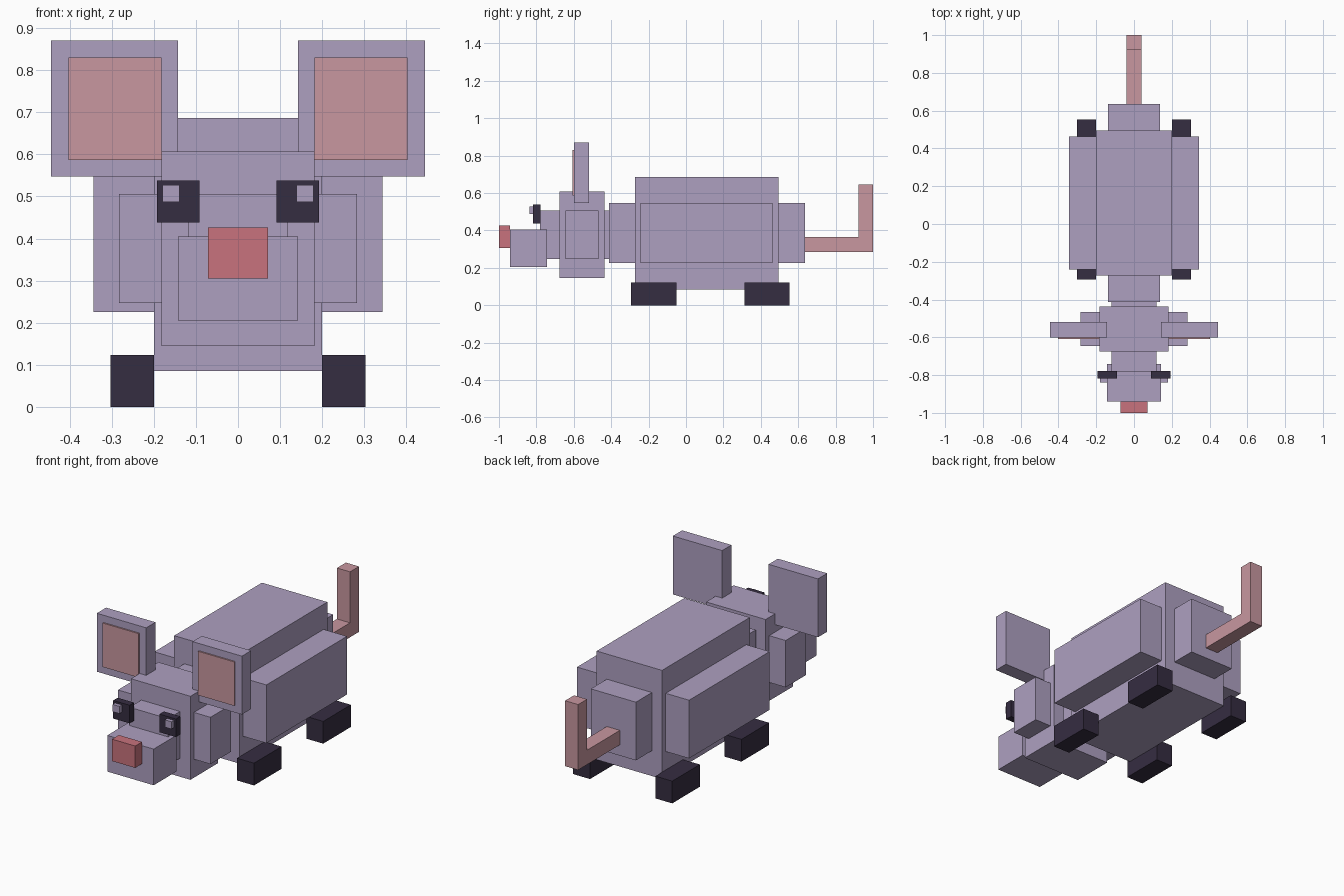
import bpy
import bmesh
from mathutils import Matrix, Vector

default_cube = bpy.data.objects.get("Cube")
if default_cube:
    bpy.data.objects.remove(default_cube, do_unlink=True)


def make_material(name, color):
    material = bpy.data.materials.new(name)
    material.use_nodes = True
    rgba = (*color, 1.0)
    material.diffuse_color = rgba
    material.node_tree.nodes["Principled BSDF"].inputs["Base Color"].default_value = rgba
    return material


lilac = make_material("lilac fur", (0.42, 0.35, 0.53))
dark = make_material("dark purple", (0.036, 0.026, 0.053))
pink = make_material("soft pink skin", (0.58, 0.31, 0.35))
red = make_material("rosy nose", (0.58, 0.17, 0.205))


def finish(name, bm, material):
    bmesh.ops.recalc_face_normals(bm, faces=bm.faces)
    mesh = bpy.data.meshes.new(name)
    bm.to_mesh(mesh)
    bm.free()
    mesh.materials.append(material)
    obj = bpy.data.objects.new(name, mesh)
    bpy.context.collection.objects.link(obj)
    return obj


def block(name, x, y, z, material):
    """Box filling the given (low, high) range on each axis."""
    low, high = (Vector(corner) for corner in zip(x, y, z))
    bm = bmesh.new()
    bmesh.ops.create_cube(bm, size=1, matrix=Matrix.Translation((low + high) / 2)
                          @ Matrix.Diagonal((*(high - low), 1)))
    return finish(name, bm, material)


def centre_block(name, half_width, y, z, material=lilac):
    return block(name, (-half_width, half_width), y, z, material)


def block_pair(name, x, y, z, material=lilac):
    """A box on the left side and its mirror image on the right."""
    block("left_" + name, x, y, z, material)
    block("right_" + name, (-x[1], -x[0]), y, z, material)


# Torso with a raised block on each side
flank_z = (0.225, 0.547)
centre_block("body", 0.2, (-0.272, 0.495), (0.085, 0.686))
block_pair("flank", (0.2, 0.343), (-0.242, 0.463), flank_z)
centre_block("chest", 0.138, (-0.413, -0.272), flank_z)
centre_block("rump", 0.138, (0.495, 0.635), flank_z)

# Feet
for place, y in (("front_foot", (-0.293, -0.052)), ("back_foot", (0.312, 0.553))):
    block_pair(place, (0.2, 0.303), y, (0, 0.123), dark)

# Head, neck and cheeks
brow_z = (0.247, 0.506)
centre_block("neck", 0.118, (-0.438, -0.413), brow_z)
centre_block("head", 0.182, (-0.676, -0.436), (0.145, 0.607))
block_pair("cheek", (0.182, 0.283), (-0.645, -0.467), brow_z)
centre_block("face", 0.118, (-0.78, -0.676), brow_z)

# Muzzle and nose
centre_block("muzzle", 0.142, (-0.94, -0.742), (0.205, 0.405))
centre_block("nose", 0.071, (-1, -0.94), (0.305, 0.426), red)

# Eyes with raised highlights
block_pair("eye", (0.091, 0.192), (-0.817, -0.778), (0.438, 0.538), dark)
block_pair("eye_highlight", (0.139, 0.18), (-0.838, -0.8), (0.487, 0.527))

# Ears with thin inner plates
block_pair("ear", (0.142, 0.444), (-0.6, -0.519), (0.547, 0.87))
block_pair("inner_ear", (0.182, 0.403), (-0.608, -0.6), (0.587, 0.83), pink)

# Tail: an L-shaped profile extruded across
bm = bmesh.new()
profile = [(0.635, 0.285), (1, 0.285), (1, 0.647),
           (0.922, 0.647), (0.922, 0.365), (0.635, 0.365)]
side = bm.faces.new([bm.verts.new((-0.04, y, z)) for y, z in profile])
extruded = bmesh.ops.extrude_face_region(bm, geom=[side])["geom"]
bmesh.ops.translate(bm, vec=(0.08, 0, 0),
                    verts=[v for v in extruded if isinstance(v, bmesh.types.BMVert)])
# Restore the starting cap if the extrusion consumed it
bmesh.ops.holes_fill(bm, edges=[e for e in bm.edges if e.is_boundary], sides=0)
finish("tail", bm, pink)
